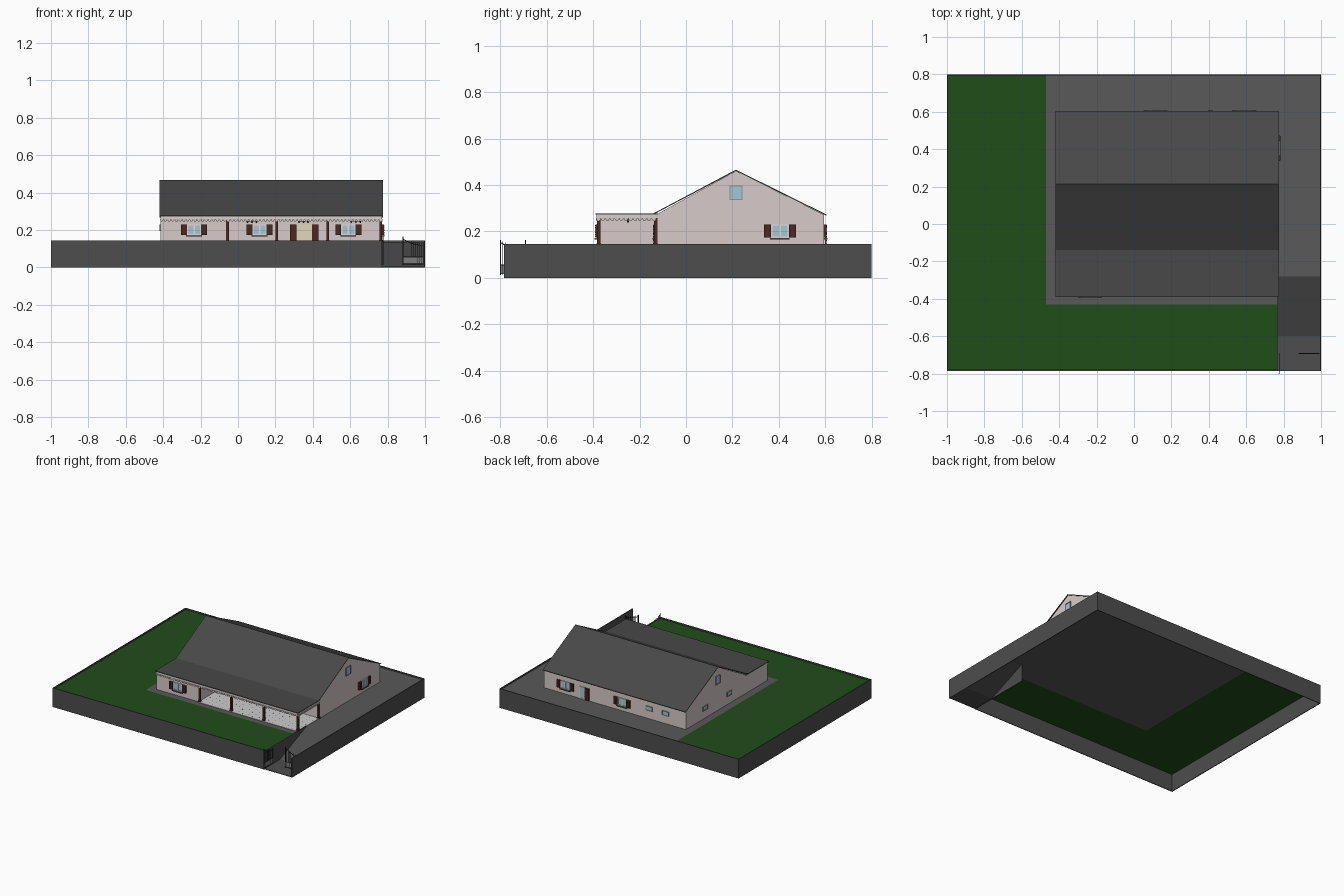
import bpy, bmesh, math
from mathutils import Matrix, Vector

if "Cube" in bpy.data.objects:
    bpy.data.objects.remove(bpy.data.objects["Cube"])

parts = {}
I = Matrix.Identity(4)

def at(x, y, z=0.0, deg=0):
    return Matrix.Translation((x, y, z)) @ Matrix.Rotation(math.radians(deg), 4, 'Z')

def box(name, lo, hi, m=I):
    bm = parts.setdefault(name, bmesh.new())
    size = [h - l for l, h in zip(lo, hi)]
    mid = [(h + l) / 2 for l, h in zip(lo, hi)]
    bmesh.ops.create_cube(bm, size=1.0, matrix=m @ Matrix.Translation(mid) @ Matrix.Diagonal((*size, 1)))

def prism(name, pts, axis, depth, m=I):
    """Outline in the plane across `axis` ('Y': x,z  'Z': x,y), extruded along it."""
    bm = parts.setdefault(name, bmesh.new())
    vs = [bm.verts.new(m @ Vector((a, 0, b) if axis == 'Y' else (a, b, 0))) for a, b in pts]
    f = bm.faces.new(vs)
    r = bmesh.ops.extrude_face_region(bm, geom=[f], use_keep_orig=True)
    d = m.to_3x3() @ Vector((0, depth, 0) if axis == 'Y' else (0, 0, depth))
    bmesh.ops.translate(bm, vec=d, verts=[v for v in r['geom'] if isinstance(v, bmesh.types.BMVert)])

def rod(name, a, b, r, m=I, n=6):
    bm = parts.setdefault(name, bmesh.new())
    a, b = Vector(a), Vector(b)
    rot = (b - a).to_track_quat('Z', 'Y').to_matrix().to_4x4()
    bmesh.ops.create_cone(bm, cap_ends=True, segments=n, radius1=r, radius2=r, depth=(b - a).length,
                          matrix=m @ Matrix.Translation((a + b) / 2) @ rot)

def ball(name, p, r):
    bm = parts.setdefault(name, bmesh.new())
    bmesh.ops.create_uvsphere(bm, u_segments=8, v_segments=6, radius=r, matrix=Matrix.Translation(p))

G, TOP = 0.135, 0.145           # ground level, boundary wall top
X0, X1 = -0.415, 0.77           # house ends
YF, YP, YB, YR = -0.38, -0.13, 0.595, 0.215   # front room, porch back, rear, ridge
EAVE, RIDGE = 0.272, 0.46

# plot: boundary walls, lawn, paving, ramp
t = 0.006
box('boundary_wall', (-1, -0.785, 0), (-1 + t, 0.8, TOP))
box('boundary_wall', (1 - t, -0.785, 0), (1, 0.8, TOP))
box('boundary_wall', (-1, 0.8 - t, 0), (1, 0.8, TOP))
box('boundary_wall', (-1, -0.785, 0), (0.77, -0.785 + t, TOP))
box('boundary_wall', (0.77 - t, -0.785, 0), (0.77, -0.28, G + 0.004))
prism('lawn', [(-0.995, -0.78), (0.765, -0.78), (0.765, -0.43), (-0.47, -0.43), (-0.47, 0.795), (-0.995, 0.795)],
      'Z', -0.003, at(0, 0, G))
prism('paving', [(-0.47, -0.43), (0.77, -0.43), (0.77, -0.28), (0.995, -0.28), (0.995, 0.795), (-0.47, 0.795)],
      'Z', -0.003, at(0, 0, G))
prism('ramp', [(-0.785, 0.006), (-0.6, 0.006), (-0.28, G), (-0.28, G - 0.004), (-0.6, 0.002), (-0.785, 0.002)],
      'Y', 0.224, at(0.994, 0, 0, 90))

# house body with gables, and the front room beside the porch
prism('house_walls', [(YP, G), (YB, G), (YB, EAVE), (YR, RIDGE), (YP, EAVE)], 'Y', X1 - X0, at(X1, 0, 0, 90))
box('house_walls', (X0, YF, G), (-0.06, YP + 0.01, EAVE))

# roof
prism('main_roof', [(YP - 0.01, EAVE + 0.001), (YR, RIDGE), (0.605, EAVE - 0.004), (0.605, EAVE + 0.001),
                    (YR, RIDGE + 0.006), (YP - 0.01, EAVE + 0.006)], 'Y', 1.195, at(0.775, 0, 0, 90))
box('porch_roof', (-0.42, -0.39, EAVE), (0.775, YP + 0.01, EAVE + 0.006))

# porch: tiled floor, posts, lintel
box('porch_floor', (-0.06, -0.39, G - 0.002), (X1, YP, G + 0.003))
for i in range(20):
    for j in range(6):
        x, y = -0.035 + i * 0.0415, -0.37 + j * 0.042 + (i % 2) * 0.018
        prism('floor_inlay', [(x - .004, y), (x, y - .004), (x + .004, y), (x, y + .004)], 'Z', 0.0005, at(0, 0, G + 0.003))
for x, y in [(-0.056, -0.376), (0.208, -0.376), (0.48, -0.376), (0.764, -0.376), (0.764, YP)]:
    box('porch_post', (x - .007, y - .007, G), (x + .007, y + .007, 0.258))
    box('porch_post', (x - .009, y - .009, G), (x + .009, y + .009, G + 0.012))
box('porch_lintel', (X0, -0.386, 0.256), (X1, -0.374, EAVE))
box('porch_lintel', (X1 - 0.012, -0.386, 0.256), (X1, YP, EAVE))

# scalloped fringe under the porch eave
def fringe(count, step, m):
    for i in range(count):
        c = (i + 0.5) * step
        arc = [(c + step * 0.47 * math.cos(a), 0.258 + 0.013 * math.sin(a))
               for a in (math.pi + k * math.pi / 6 for k in range(7))]
        prism('eave_fringe', arc, 'Y', 0.003, m)
fringe(60, 1.19 / 60, at(-0.418, -0.3885))
fringe(13, 0.0199, at(0.773, -0.388, 0, 90))

# windows and doors, outward is local -y
def shutter(a, b, z0, z1, m):
    box('shutter', (a, -0.010, z0), (b, 0, z1), m)
    n = 6
    for k in range(n):
        z = z0 + (z1 - z0) * (k + 0.5) / n
        box('shutter', (a + .004, -0.012, z - .0025), (b - .004, -0.009, z + .0025), m)

def frame(name, w, z0, z1, m, b=0.005):
    box(name, (-w, -0.006, z0), (-w + b, 0.0, z1), m)
    box(name, (w - b, -0.006, z0), (w, 0.0, z1), m)
    box(name, (-w, -0.006, z1 - b), (w, 0.0, z1), m)
    box(name, (-w, -0.006, z0), (w, 0.0, z0 + b), m)

def window(m, z0=0.173, z1=0.23):
    box('window_glass', (-0.037, -0.002, z0), (0.037, 0, z1), m)
    frame('window_frame', 0.037, z0, z1, m)
    box('window_frame', (-0.004, -0.006, z0), (0.004, 0, z1), m)
    box('window_sill', (-0.042, -0.014, z0 - 0.008), (0.042, 0, z0 - 0.001), m)
    for s in (-1, 1):
        shutter(*sorted((s * 0.038, s * 0.069)), z0, z1, m)

def small_window(m, w, z0, z1):
    box('window_glass', (-w, -0.003, z0), (w, 0, z1), m)
    frame('small_window_frame', w + 0.003, z0 - .003, z1 + .003, m, 0.004)

window(at(-0.235, YF))
window(at(0.115, YP))
window(at(0.59, YP))
window(at(X1, 0.405, 0, 90))
window(at(0.59, YB, 0, 180))
window(at(0.115, YB, 0, 180))
door = at(0.355, YP)
box('front_door', (-0.04, -0.004, G), (0.04, 0, 0.23), door)
box('front_door', (-0.002, -0.007, G), (0.002, 0, 0.23), door)
shutter(-0.076, -0.041, G + 0.004, 0.23, door)
shutter(0.041, 0.076, G + 0.004, 0.23, door)
back = at(0.45, YB, 0, 180)
box('window_glass', (-0.02, -0.003, G), (0.02, 0, 0.225), back)
frame('window_frame', 0.022, G, 0.228, back)
shutter(0.023, 0.058, G + 0.004, 0.228, back)
small_window(at(X1, YR, 0, 90), 0.025, 0.338, 0.395)
small_window(at(X0, YR, 0, -90), 0.025, 0.338, 0.395)
for m in (at(-0.11, YB, 0, 180), at(-0.245, YB, 0, 180), at(X0, 0.365, 0, -90), at(X0, 0.08, 0, -90)):
    small_window(m, 0.025, 0.198, 0.226)

# hanging porch lamps
for x in (0.075, 0.35, 0.63):
    rod('porch_lamp', (x, -0.25, 0.245), (x, -0.25, EAVE), 0.0015)
    rod('porch_lamp', (x - 0.024, -0.25, 0.247), (x + 0.024, -0.25, 0.247), 0.0015)
    for d in (-0.024, 0, 0.024):
        ball('porch_lamp', (x + d, -0.25, 0.243), 0.005)

# open driveway gate: hinge at local x 0, rising to the meeting edge
def gate(m):
    w, h = 0.108, lambda s: 0.118 + 0.034 * s * s
    for z in (0.018, 0.055):
        rod('gate', (0, 0, z), (w, 0, z), 0.002, m)
    n = 10
    for i in range(n + 1):
        s = i / n
        rod('gate', (s * w, 0, 0.012), (s * w, 0, h(s) + 0.012), 0.0025 if i in (0, n) else 0.0013, m)
        if i < n:
            rod('gate', (s * w, 0, h(s)), (s * w + w / n, 0, h(s + 1 / n)), 0.002, m)
    box('gate_panel', (0, -0.0008, 0.018), (w, 0.0008, 0.055), m)
gate(at(0.776, -0.692, 0, -90))
gate(at(0.99, -0.692, 0, 180))

# materials and objects
dark, brown = (0.075, 0.075, 0.075), (0.075, 0.022, 0.014)
colours = {'boundary_wall': dark, 'lawn': (0.014, 0.075, 0.01), 'paving': (0.1, 0.1, 0.1), 'ramp': dark,
           'house_walls': (0.68, 0.6, 0.59), 'main_roof': (0.065, 0.065, 0.065), 'porch_roof': (0.065, 0.065, 0.065),
           'porch_floor': (0.7, 0.7, 0.7), 'floor_inlay': (0.08, 0.08, 0.08), 'porch_post': brown,
           'porch_lintel': (0.68, 0.63, 0.62), 'eave_fringe': (0.6, 0.58, 0.57), 'shutter': brown,
           'window_glass': (0.36, 0.58, 0.68), 'window_frame': (0.75, 0.73, 0.7),
           'small_window_frame': (0.3, 0.3, 0.3), 'window_sill': (0.12, 0.12, 0.13),
           'front_door': (0.75, 0.68, 0.5), 'porch_lamp': (0.05, 0.05, 0.05),
           'gate': (0.03, 0.03, 0.03), 'gate_panel': (0.2, 0.2, 0.2)}
for name, bm in parts.items():
    bmesh.ops.recalc_face_normals(bm, faces=bm.faces[:])
    me = bpy.data.meshes.new(name)
    bm.to_mesh(me)
    bm.free()
    ob = bpy.data.objects.new(name, me)
    bpy.context.collection.objects.link(ob)
    mat = bpy.data.materials.new(name)
    mat.diffuse_color = (*colours[name], 1)
    mat.use_nodes = True
    mat.node_tree.nodes["Principled BSDF"].inputs["Base Color"].default_value = mat.diffuse_color
    me.materials.append(mat)
